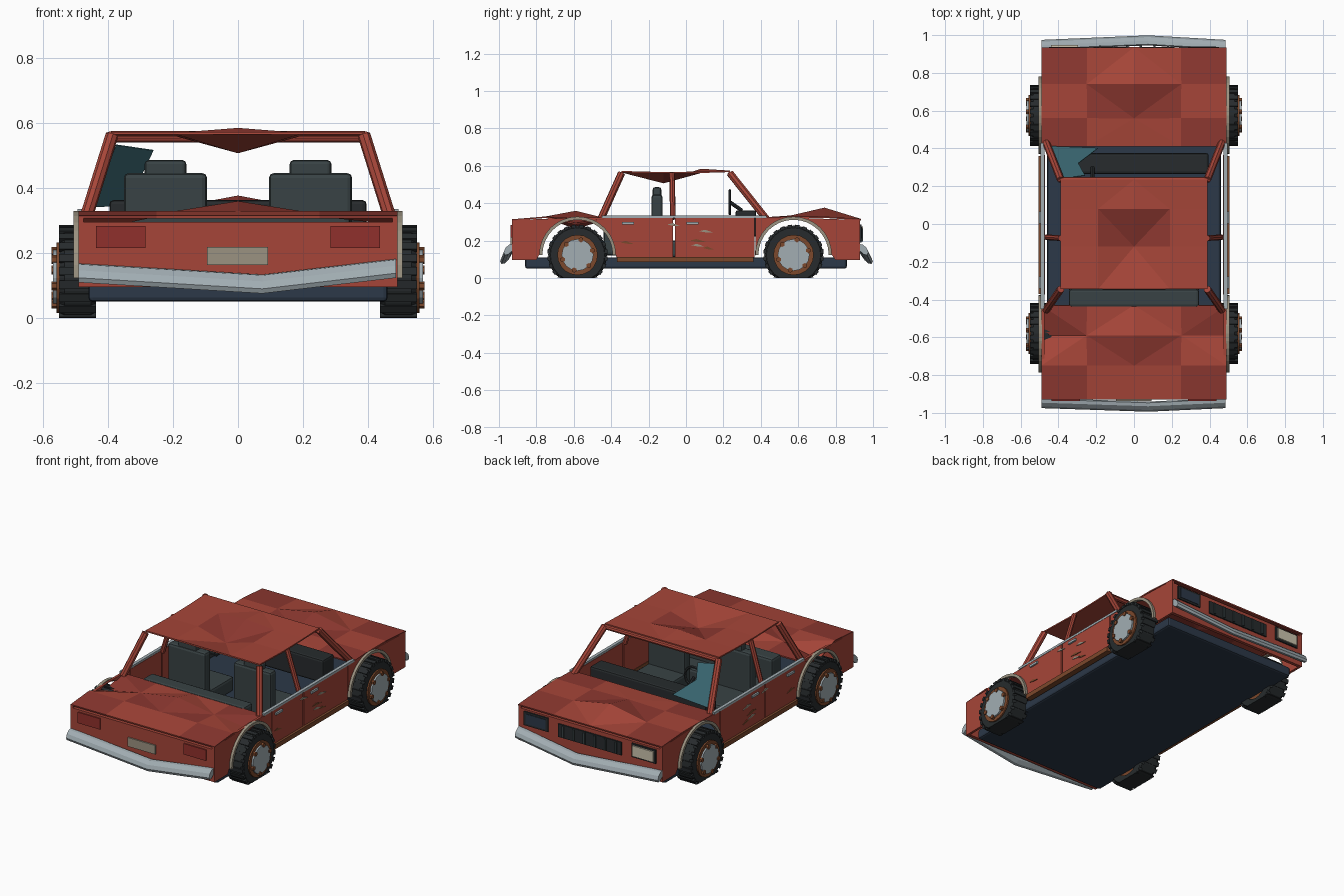
import bpy, bmesh
from math import sin, cos, pi
from mathutils import Vector

if "Cube" in bpy.data.objects:
    bpy.data.objects.remove(bpy.data.objects["Cube"])


def mat(name, r, g, b):
    m = bpy.data.materials.new(name)
    m.diffuse_color = (r, g, b, 1)
    m.use_nodes = True
    m.node_tree.nodes["Principled BSDF"].inputs["Base Color"].default_value = m.diffuse_color
    return m


RED = mat("paint", .38, .06, .04)
DARK = mat("faded_paint", .27, .04, .03)
NAVY = mat("underbody", .025, .04, .065)
BLACK = mat("rubber", .02, .024, .026)
SEAT = mat("seat_fabric", .04, .055, .058)
CHROME = mat("chrome", .36, .42, .45)
RUST = mat("rust", .2, .065, .025)
BEIGE = mat("beige", .33, .29, .22)
LAMP = mat("lamp", .6, .55, .42)
TAIL = mat("tail_lamp", .28, .03, .025)
GLASS = mat("glass", .04, .13, .16)


def finish(name, bm, *mats):
    bmesh.ops.recalc_face_normals(bm, faces=bm.faces)
    me = bpy.data.meshes.new(name)
    bm.to_mesh(me)
    bm.free()
    ob = bpy.data.objects.new(name, me)
    bpy.context.collection.objects.link(ob)
    for m in mats:
        me.materials.append(m)
    return ob


def box(name, m, x0, x1, y0, y1, z0, z1, bevel=0):
    bm = bmesh.new()
    bmesh.ops.create_cube(bm, size=1)
    for v in bm.verts:
        v.co = ((x0 + x1) / 2 + v.co.x * (x1 - x0), (y0 + y1) / 2 + v.co.y * (y1 - y0),
                (z0 + z1) / 2 + v.co.z * (z1 - z0))
    if bevel:
        bmesh.ops.bevel(bm, geom=bm.edges[:], offset=bevel, segments=2, profile=.5, affect='EDGES')
    return finish(name, bm, m)


def slab(name, m, yz, x0, x1):
    """Extrude a side profile (y, z) across x."""
    bm = bmesh.new()
    f = bm.faces.new([bm.verts.new((x0, y, z)) for y, z in yz])
    out = bmesh.ops.extrude_face_region(bm, geom=[f])["geom"]
    for v in out:
        if isinstance(v, bmesh.types.BMVert):
            v.co.x = x1
    return finish(name, bm, m)


def rod(name, m, a, b, r, n=8):
    bm = bmesh.new()
    a, b = Vector(a), Vector(b)
    q = (b - a).to_track_quat('Z', 'Y').to_matrix().to_4x4()
    q.translation = (a + b) / 2
    bmesh.ops.create_cone(bm, cap_ends=True, segments=n, radius1=r, radius2=r, depth=(b - a).length, matrix=q)
    return finish(name, bm, m)


def loft(name, m, rings, closed=False):
    """Skin a list of point rings."""
    bm = bmesh.new()
    vs = [[bm.verts.new(p) for p in r] for r in rings]
    n = len(vs[0])
    for i in range(len(vs) if closed else len(vs) - 1):
        a, b = vs[i], vs[(i + 1) % len(vs)]
        for j in range(n):
            bm.faces.new((a[j], a[(j + 1) % n], b[(j + 1) % n], b[j]))
    if not closed:
        bm.faces.new(vs[0])
        bm.faces.new(vs[-1])
    return finish(name, bm, m)


def sheet(name, xs, ys, z, dents, checker):
    """Crumpled panel: coarse grid with a few moved vertices and faded squares."""
    bm = bmesh.new()
    g = [[bm.verts.new((x, y, dents.get((i, j), z[j]))) for i, x in enumerate(xs)] for j, y in enumerate(ys)]
    for j in range(3):
        for i in range(4):
            q = (g[j][i], g[j][i + 1], g[j + 1][i + 1], g[j + 1][i])
            k = 1 if i % 2 == j % 2 else 0
            for t in ((q[k], q[k + 1], q[k + 2]), (q[k], q[k + 2], q[(k + 3) % 4])):
                f = bm.faces.new(t)
                mid = i in (1, 2)
                f.material_index = int(mid == (j == 1)) if checker else int(mid and j == 1)
    ob = finish(name, bm, RED, DARK)
    s = ob.modifiers.new("thickness", 'SOLIDIFY')
    s.thickness, s.offset = .008, 0


# Underbody and crumpled skin panels
box("underbody", NAVY, -.46, .46, -.86, .86, .05, .11, .012)
DX = (-.49, -.25, 0, .25, .49)
sheet("hood", DX, (.41, .56, .74, .935), (.32, .325, .325, .312), {(2, 2): .372, (2, 1): .33}, True)
sheet("trunk_lid", DX, (-.93, -.75, -.59, -.43), (.31, .325, .315, .315),
      {(2, 2): .355, (0, 2): .265, (4, 2): .29}, True)
sheet("roof", (-.39, -.19, 0, .19, .39), (-.345, -.12, .08, .235), (.568, .562, .565, .57),
      {(2, 1): .51, (2, 2): .58}, False)
box("tail_panel", RED, -.485, .485, -.93, -.91, .095, .295)
box("nose_panel", RED, -.485, .485, .91, .93, .095, .295)
rod("roof_front_rail", RED, (-.4, .235, .553), (.4, .235, .553), .014)

# Parts repeated on both sides
WZ, WR = .123, .162
for s, side in ((-1, "left"), (1, "right")):
    # doors, trim, handles and sill
    for nm, y0, y1, hy in (("rear", -.372, -.07, -.31), ("front", -.06, .365, .035)):
        box(f"{side}_{nm}_door", RED, s * .472, s * .492, y0, y1, .11, .322)
        box(f"{side}_{nm}_door_handle", CHROME, s * .49, s * .502, hy - .032, hy + .032, .286, .3)
    box(f"{side}_window_trim", CHROME, s * .474, s * .494, -.45, .43, .32, .334)
    box(f"{side}_sill", RUST, s * .47, s * .506, -.37, .36, .085, .113)
    # roof pillars
    for nm, y0, y1, r in (("windshield", .43, .235, .02), ("middle", -.07, -.075, .015), ("rear", -.455, -.345, .02)):
        rod(f"{side}_{nm}_pillar", RED, (s * .465, y0, .315), (s * .388, y1, .56), r)
    # paint scrapes
    for k, (y, z, l) in enumerate(((-.35, .19, .07), (-.1, .285, .07), (.02, .2, .09), (.07, .25, .08), (.09, .16, .06), (.03, .175, .07))):
        slab(f"{side}_scrape_{k}", (RUST, BEIGE)[k % 2],
             ((y, z), (y + l * .4, z + .008), (y + l, z - .008), (y + l * .5, z - .007)), s * .49, s * .496)

    for e, end, wy in ((-1, "rear", -.58), (1, "front", .575)):
        # fender with wheel opening, and the arch lip
        arc = [(wy + .205 * cos(pi * i / 14), WZ + .195 * sin(pi * i / 14)) for i in range(15)]
        if e > 0:
            arc.reverse()
        edge = [(e * .93, .31), (e * .93, .095), (e * .80, .095)]
        inner = e * .372
        # arc runs from the cabin side to the bumper side, so reverse it
        slab(f"{side}_{end}_fender", RED, edge + arc[::-1] + [(inner, .11), (inner, .322), (wy, .322)],
             s * .475, s * .49)
        rings = []
        for i in range(17):
            a = pi * i / 16
            rings.append([(s * x, wy + r * cos(a), WZ + r * sin(a))
                          for r, x in ((.188, .486), (.205, .486), (.205, .506), (.188, .506))])
        loft(f"{side}_{end}_arch_lip", BEIGE, rings)

        # tyre with shoulders and tread blocks, flattened on the ground
        sec = ((.437, .10), (.437, .145), (.452, .157), (.533, .157), (.549, .145), (.549, .10))
        tyre = loft(f"{side}_{end}_tyre", BLACK,
                    [[(s * x, wy + r * cos(i * pi / 12), WZ + r * sin(i * pi / 12)) for x, r in sec]
                     for i in range(24)], True)
        bm = bmesh.new()
        bm.from_mesh(tyre.data)
        for i in range(24):
            lo, hi = [], []
            for x, da in ((.436, -.08), (.55, -.08), (.55, .08), (.436, .08)):
                a = (i + .5) * pi / 12 + da
                for r, ls in ((.146, lo), (WR, hi)):
                    ls.append(bm.verts.new((s * x, wy + r * cos(a), WZ + r * sin(a))))
            for f in [lo, hi] + [(lo[j], lo[j - 1], hi[j - 1], hi[j]) for j in range(4)]:
                bm.faces.new(f)
        for v in bm.verts:
            v.co.z = max(v.co.z, 0)
        bmesh.ops.recalc_face_normals(bm, faces=bm.faces)
        bm.to_mesh(tyre.data)
        bm.free()
        # rusty rim, cap and bolts
        rod(f"{side}_{end}_rim", RUST, (s * .445, wy, WZ), (s * .558, wy, WZ), .108, 20)
        rod(f"{side}_{end}_hub_cap", CHROME, (s * .55, wy, WZ), (s * .568, wy, WZ), .085, 16)
        for i in range(6):
            a = i * pi / 3 + .3
            y, z = wy + .083 * cos(a), WZ + .083 * sin(a)
            rod(f"{side}_{end}_bolt_{i}", RUST, (s * .555, y, z), (s * .573, y, z), .014, 6)

    # front seats
    cx = s * .223
    box(f"{side}_seat_back", SEAT, cx - .128, cx + .128, -.185, -.125, .15, .445, .015)
    box(f"{side}_seat_cushion", SEAT, cx - .128, cx + .128, -.185, .1, .11, .2, .015)
    box(f"{side}_headrest", SEAT, cx - .064, cx + .064, -.178, -.132, .428, .485, .012)
    # lamps
    xa, xb = s * .285, s * .437
    box(f"{side}_tail_lamp", TAIL, xa, xb, -.937, -.92, .215, .282)
    box(f"{side}_headlamp_frame", BLACK, xa, s * .45, .92, .938, .2, .285)
    if s < 0:
        box("headlamp_lens", LAMP, -.296, -.439, .93, .947, .21, .275)
    else:
        box("broken_headlamp", NAVY, .3, .435, .93, .941, .212, .273)

# Cabin
box("rear_seat_back", SEAT, -.345, .345, -.44, -.345, .12, .325, .015)
box("rear_seat_cushion", SEAT, -.345, .345, -.36, -.22, .11, .19, .015)
box("dashboard", BLACK, -.395, .395, .265, .375, .22, .362, .012)
rod("steering_column", BLACK, (-.22, .3, .36), (-.22, .235, .405), .01)
loft("steering_wheel", BLACK,
     [[(-.22 + (.062 + .008 * cos(b)) * cos(a), .235 + .008 * sin(b), .405 + (.062 + .008 * cos(b)) * sin(a))
       for b in (0, pi / 3, 2 * pi / 3, pi, 4 * pi / 3, 5 * pi / 3)]
      for a in [i * pi / 10 for i in range(20)]], True)

# Remaining windshield shard
bm = bmesh.new()
pts = [(-.445, .41), (-.19, .4), (-.295, .32), (-.26, .255), (-.375, .24)]
bm.faces.new([bm.verts.new((x, y, .34 + (.41 - y) * 1.12)) for x, y in pts])
shard = finish("glass_shard", bm, GLASS)
shard.modifiers.new("thickness", 'SOLIDIFY').thickness = .004

# Bent bumpers
for e, end in ((-1, "rear"), (1, "front")):
    ox = .0 if e < 0 else .005
    rings = []
    for x, y, z in ((-.49, .948, .138), (.075, .967 + ox, .104), (.485, .948, .152)):
        rings.append([(x, e * (y + .024 * cos(a) - .012 * sin(a)), z + .03 * sin(a) - .012 * cos(a) * .3)
                      for a in [pi / 8 + i * pi / 4 for i in range(8)]])
    loft(f"{end}_bumper", CHROME, rings)

# Plate and grille
box("rear_plate", BEIGE, -.095, .092, -.938, -.92, .163, .218)
box("grille", BLACK, -.215, .215, .92, .938, .19, .27)
for i in range(6):
    x = -.18 + i * .072
    box(f"grille_bar_{i}", SEAT, x - .006, x + .006, .93, .946, .195, .265)
